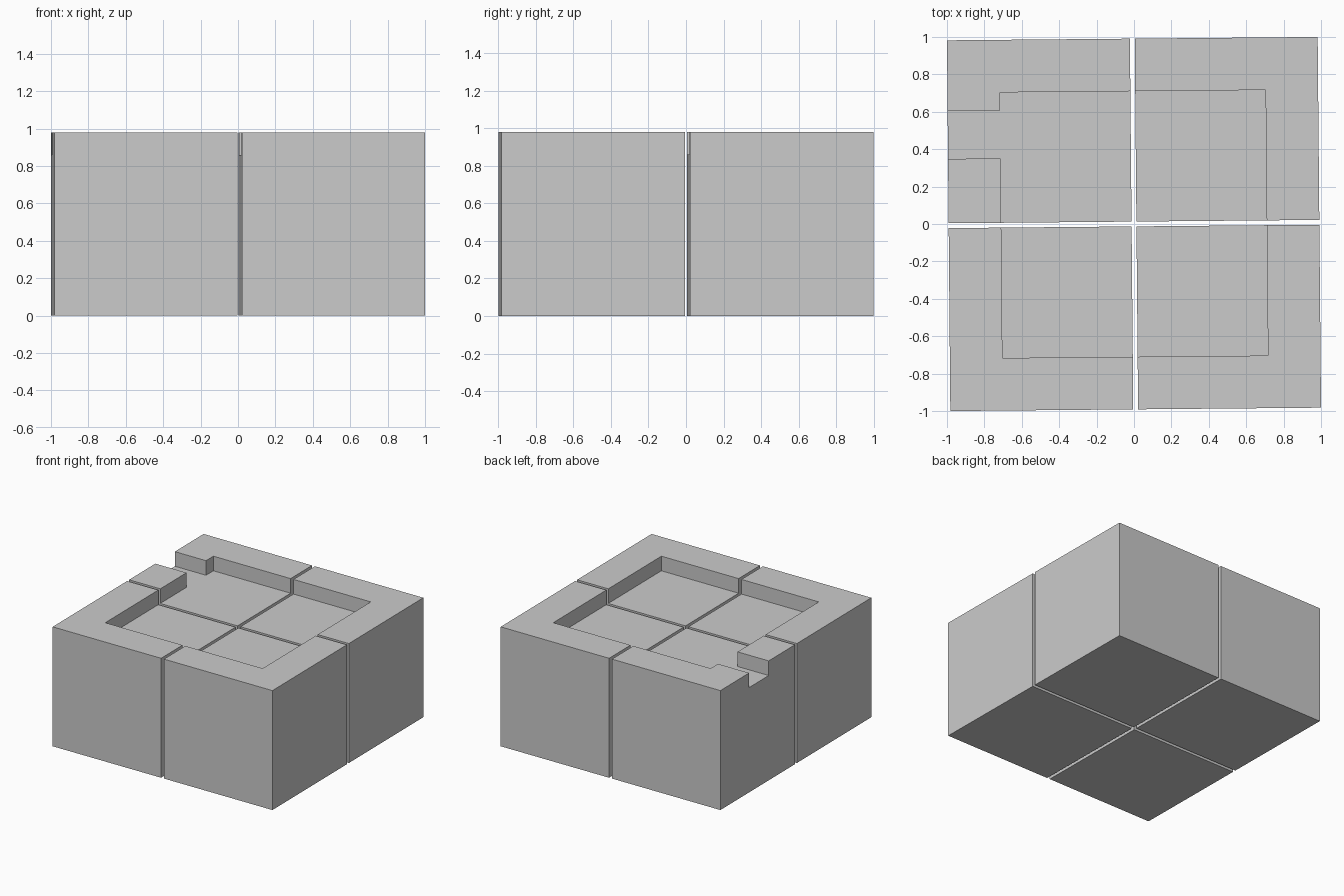
import bpy, bmesh, math
from mathutils import Matrix

if "Cube" in bpy.data.objects:
    bpy.data.objects.remove(bpy.data.objects["Cube"])

TURN = math.radians(0.52)   # whole set sits slightly turned
OUT, GAP, H = 0.991, 0.013, 0.98
ROOM, DEPTH = 0.71, 0.12
DOOR = (0.357, 0.614)


def prism(name, outline, z0, z1):
    bm = bmesh.new()
    face = bm.faces.new([bm.verts.new((x, y, z0)) for x, y in outline])
    top = bmesh.ops.extrude_face_region(bm, geom=[face])["geom"]
    for v in top:
        if isinstance(v, bmesh.types.BMVert):
            v.co.z = z1
    bmesh.ops.recalc_face_normals(bm, faces=bm.faces)
    bm.transform(Matrix.Rotation(TURN, 4, 'Z'))
    mesh = bpy.data.meshes.new(name)
    bm.to_mesh(mesh)
    bm.free()
    ob = bpy.data.objects.new(name, mesh)
    bpy.context.collection.objects.link(ob)
    return ob


# recess with a doorway through the left wall
cutter = prism("recess_cutter", [
    (-ROOM, -ROOM), (ROOM, -ROOM), (ROOM, ROOM), (-ROOM, ROOM),
    (-ROOM, DOOR[1]), (-1.2, DOOR[1]), (-1.2, DOOR[0]), (-ROOM, DOOR[0])],
    H - DEPTH, H + 0.2)
cutter.hide_render = True

# four blocks with a narrow gap between them
for side, sx in (("left", -1), ("right", 1)):
    for end, sy in (("front", -1), ("back", 1)):
        block = prism(f"{end}_{side}_block", [
            (sx * GAP, sy * GAP), (sx * OUT, sy * GAP),
            (sx * OUT, sy * OUT), (sx * GAP, sy * OUT)], 0, H)
        cut = block.modifiers.new("recess", 'BOOLEAN')
        cut.operation = 'DIFFERENCE'
        cut.solver = 'EXACT'
        cut.object = cutter
        bpy.context.view_layer.objects.active = block
        bpy.ops.object.modifier_apply(modifier=cut.name)

bpy.data.objects.remove(cutter)
